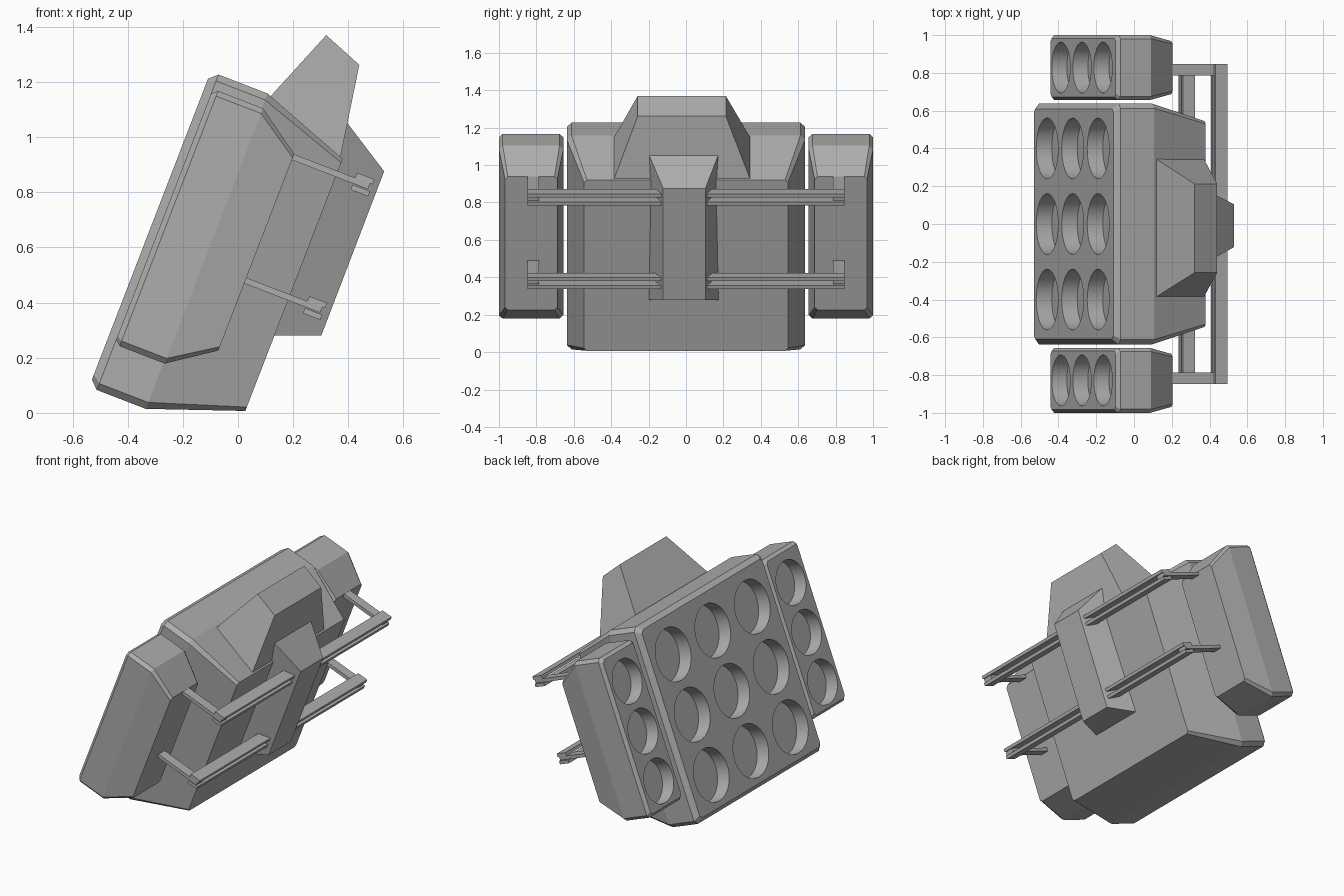
import bpy, bmesh, math
from mathutils import Matrix, Vector

if "Cube" in bpy.data.objects:
    bpy.data.objects.remove(bpy.data.objects["Cube"])

grey = bpy.data.materials.new("gunmetal_grey")
grey.diffuse_color = (0.42, 0.42, 0.42, 1)
grey.use_nodes = True
grey.node_tree.nodes["Principled BSDF"].inputs["Base Color"].default_value = grey.diffuse_color

# Tilted frame: d = depth behind the muzzle face, y = sideways, u = up along it
C, S = 0.933, 0.36
FRAME = Matrix(((C, 0, S, -0.53), (0, 1, 0, 0), (-S, 0, C, 0.12), (0, 0, 0, 1)))


def tilt(d, y, u):
    return FRAME @ Vector((d, y, u))


def finish(name, bm):
    bmesh.ops.recalc_face_normals(bm, faces=bm.faces)
    mesh = bpy.data.meshes.new(name)
    bm.to_mesh(mesh)
    bm.free()
    mesh.materials.append(grey)
    ob = bpy.data.objects.new(name, mesh)
    bpy.context.collection.objects.link(ob)
    return ob


def loft(name, rings):
    """Skin a stack of equal-length rings and cap both ends."""
    bm = bmesh.new()
    vs = [[bm.verts.new(p) for p in r] for r in rings]
    n = len(vs[0])
    for a, b in zip(vs, vs[1:]):
        for i in range(n):
            j = (i + 1) % n
            bm.faces.new((a[i], a[j], b[j], b[i]))
    bm.faces.new(vs[0])
    bm.faces.new(vs[-1])
    return finish(name, bm)


def ring(d, cy, cu, hy, hu, cut):
    """Rectangle with clipped corners at depth d."""
    pts = []
    for sy, su in ((1, 1), (-1, 1), (-1, -1), (1, -1)):
        a = tilt(d, cy + sy * hy, cu + su * (hu - cut))
        b = tilt(d, cy + sy * (hy - cut), cu + su * hu)
        pts += [a, b] if sy * su > 0 else [b, a]
    return pts


def box(name, d0, d1, y0, y1, u0, u1):
    return loft(name, [[tilt(d, y, u) for y, u in ((y0, u0), (y1, u0), (y1, u1), (y0, u1))]
                       for d in (d0, d1)])


def bore(body, centres, front, radius, depth):
    """Sink round, smooth-walled tubes into the muzzle face."""
    bm = bmesh.new()
    for y, u in centres:
        m = (FRAME @ Matrix.Translation((front, y, u))
             @ Matrix.Rotation(math.pi / 2, 4, 'Y'))
        bmesh.ops.create_cone(bm, cap_ends=True, segments=32, radius1=radius,
                              radius2=radius, depth=2 * depth, matrix=m)
    for f in bm.faces:
        f.smooth = len(f.verts) == 4
    cutter = finish("bore_cutter", bm)
    cutter.hide_render = True
    mod = body.modifiers.new("bores", 'BOOLEAN')
    mod.operation = 'DIFFERENCE'
    mod.solver = 'EXACT'
    mod.object = cutter
    bpy.context.view_layer.objects.active = body
    bpy.ops.object.modifier_apply(modifier=mod.name)
    bpy.data.objects.remove(cutter)


# Central launcher box with nine tubes
main = loft("main_launcher", [
    ring(0.0, 0, 0.585, 0.61, 0.585, 0.02),
    ring(0.03, 0, 0.585, 0.637, 0.613, 0.025),
    ring(0.22, 0, 0.585, 0.637, 0.613, 0.025),
    ring(0.56, 0, 0.585, 0.545, 0.49, 0.015)])
bore(main, [(y, 0.57 + i * 0.375) for y in (-0.4, 0, 0.4) for i in (-1, 0, 1)],
     0.0, 0.161, 0.088)

for side, label in ((1, "left"), (-1, "right")):
    # Side pod with three tubes
    y = side * 0.828
    pod = loft(label + "_pod", [
        ring(0.03, y, 0.646, 0.155, 0.478, 0.015),
        ring(0.05, y, 0.646, 0.172, 0.496, 0.02),
        ring(0.225, y, 0.646, 0.172, 0.496, 0.02),
        ring(0.39, y, 0.646, 0.14, 0.382, 0.015)])
    bore(pod, [(y, 0.63 + i * 0.31) for i in (-1, 0, 1)], 0.03, 0.135, 0.085)

    # Brackets: a post behind the pod, and paired rails to the spine
    for u, level in ((1.016, "upper"), (0.536, "lower")):
        ya, yb = sorted((side * 0.785, side * 0.847))
        box(f"{label}_{level}_post", 0.37, 0.685, ya, yb, u - 0.011, u + 0.011)
        ya, yb = sorted((side * 0.1, side * 0.847))
        for k, du in (("top", 0.021), ("bottom", -0.025)):
            box(f"{label}_{level}_{k}_rail", 0.627, 0.695, ya, yb,
                u + du - 0.01, u + du + 0.01)


def frustum(name, base, top, base_y, top_y):
    """Block between two (x, z) edges, each with its own y span."""
    rings = []
    for (a, b), (y0, y1) in ((base, base_y), (top, top_y)):
        rings.append([(a[0], y0, a[1]), (a[0], y1, a[1]), (b[0], y1, b[1]), (b[0], y0, b[1])])
    return loft(name, rings)


# Hood on the upper rear slope, and the mounting spine on the back
frustum("rear_hood", ((0.115, 1.145), (0.37, 0.92)), ((0.32, 1.37), (0.44, 1.262)),
        (-0.387, 0.345), (-0.258, 0.213))
frustum("mounting_spine", ((0.39, 1.06), (0.128, 0.28)), ((0.53, 0.876), (0.302, 0.28)),
        (-0.2, 0.175), (-0.122, 0.104))
